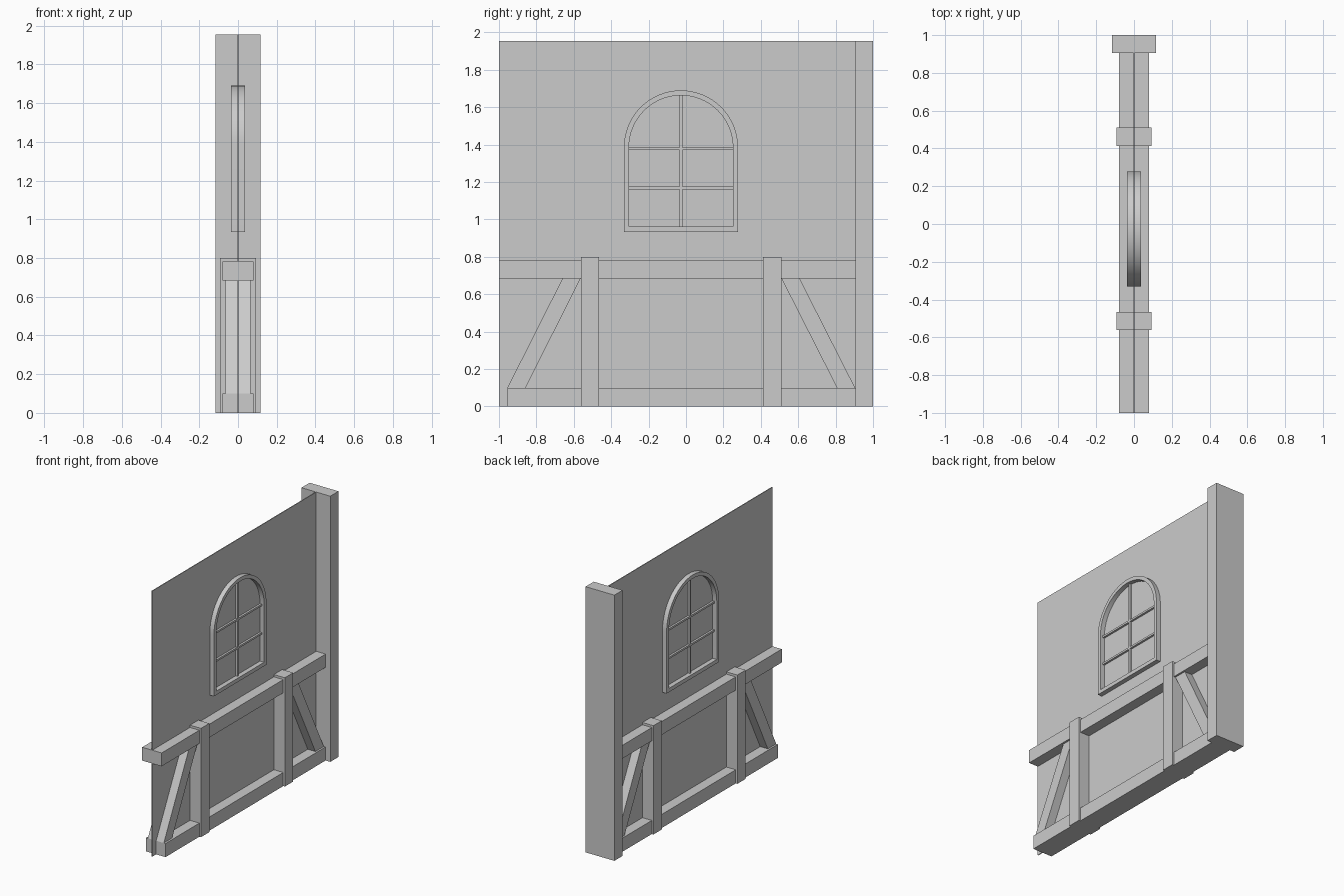
import bpy, bmesh
from math import sin, cos, pi, radians

if "Cube" in bpy.data.objects:
    bpy.data.objects.remove(bpy.data.objects["Cube"])

H = 1.954          # wall height
WY, SPRING = -0.027, 1.385   # window centre and arch spring line


def finish(name, bm, smooth=False):
    bmesh.ops.recalc_face_normals(bm, faces=bm.faces)
    me = bpy.data.meshes.new(name)
    bm.to_mesh(me)
    bm.free()
    ob = bpy.data.objects.new(name, me)
    bpy.context.collection.objects.link(ob)
    if smooth:
        bpy.ops.object.select_all(action='DESELECT')
        bpy.context.view_layer.objects.active = ob
        ob.select_set(True)
        bpy.ops.object.shade_smooth_by_angle(angle=radians(30))
    return ob


def prism(name, profile, hx):
    """Extrude a (y, z) outline symmetrically to x = +-hx."""
    bm = bmesh.new()
    a = [bm.verts.new((-hx, y, z)) for y, z in profile]
    b = [bm.verts.new((hx, y, z)) for y, z in profile]
    bm.faces.new(a)
    bm.faces.new(b)
    n = len(a)
    for i in range(n):
        j = (i + 1) % n
        bm.faces.new((a[i], a[j], b[j], b[i]))
    return finish(name, bm)


def beam(name, y0, y1, z0, z1, hx):
    return prism(name, [(y0, z0), (y1, z0), (y1, z1), (y0, z1)], hx)


def arch(r, bottom, n=32):
    pts = [(WY - r, bottom), (WY + r, bottom)]
    return pts + [(WY + r * cos(pi * i / n), SPRING + r * sin(pi * i / n)) for i in range(n + 1)]


# Thin wall sheet and the corner post
beam("wall_panel", -1, 0.93, 0, H, 0.003)
beam("corner_post", 0.905, 1, 0, H, 0.117)

# Horizontal timbers
beam("middle_rail", -1, 0.905, 0.685, 0.783, 0.079)
beam("sill_beam", -0.955, 0.905, 0, 0.1, 0.079)

# Short uprights and slanted braces
for side, y in (("left", -0.562), ("right", 0.413)):
    beam(side + "_stud", y, y + 0.097, 0, 0.8, 0.092)
for side, low, high in (("left", -0.955, -0.66), ("right", 0.807, 0.51)):
    prism(side + "_brace", [(low, 0.1), (low + 0.097, 0.1), (high + 0.097, 0.685), (high, 0.685)], 0.065)

# Arched window frame: ring between two outlines
bm = bmesh.new()
rings = [[bm.verts.new((x, y, z)) for y, z in arch(r, b)]
         for x, r, b in ((-0.037, 0.305, 0.933), (0.037, 0.305, 0.933),
                         (0.037, 0.278, 0.961), (-0.037, 0.278, 0.961))]
n = len(rings[0])
for k in range(4):
    p, q = rings[k], rings[(k + 1) % 4]
    for i in range(n):
        j = (i + 1) % n
        bm.faces.new((p[i], p[j], q[j], q[i]))
finish("window_frame", bm, smooth=True)

# Glazing bars
beam("vertical_glazing_bar", WY - 0.007, WY + 0.007, 0.955, 1.667, 0.018)
for i, z in enumerate((1.168, 1.377)):
    beam(f"cross_glazing_bar_{i + 1}", WY - 0.282, WY + 0.282, z - 0.007, z + 0.007, 0.018)
